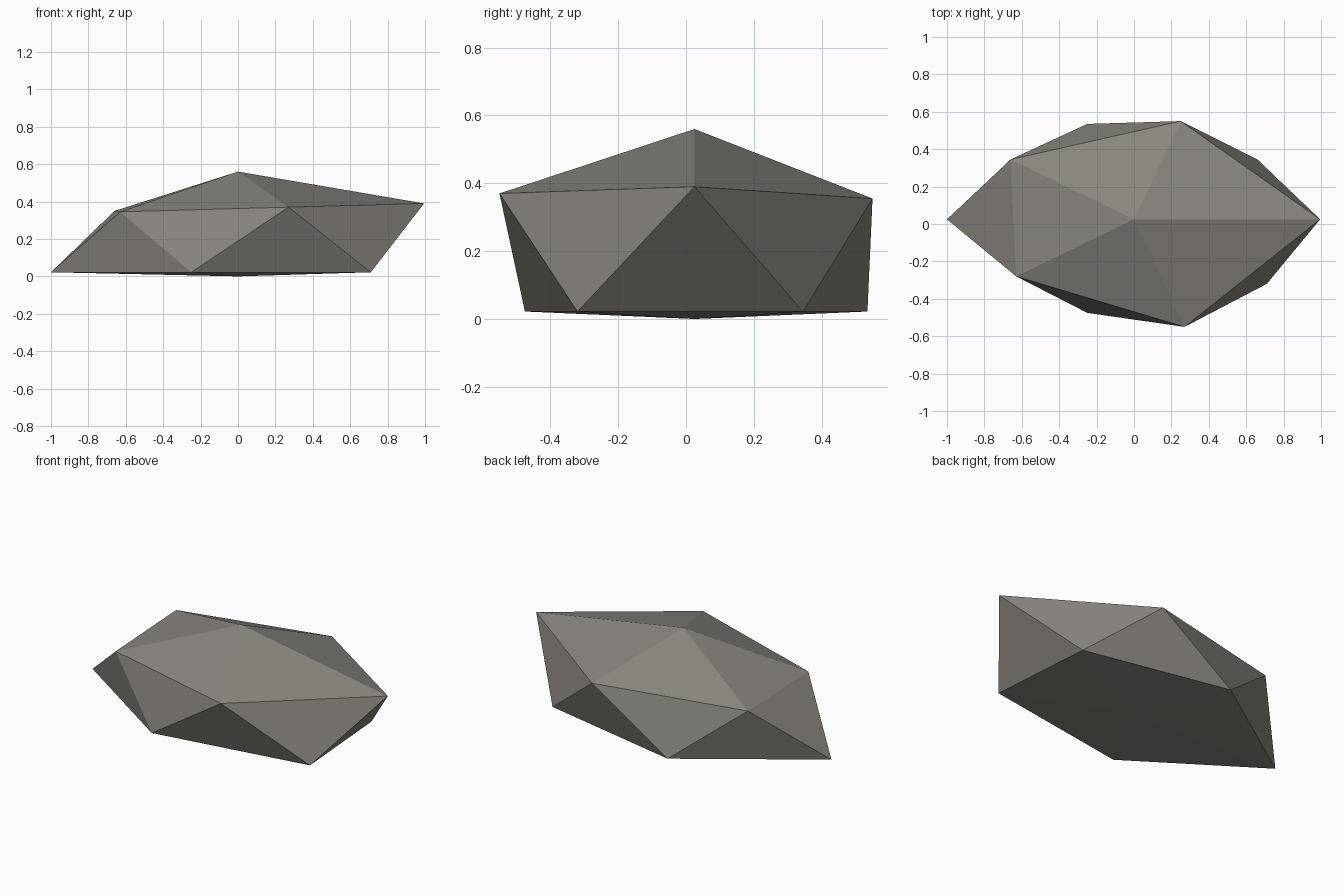
import bpy
import bmesh

if "Cube" in bpy.data.objects:
    bpy.data.objects.remove(bpy.data.objects["Cube"])

# Irregular twenty-sided boulder: two staggered five-point rings and two poles
UPPER = [(0.995, 0.025, 0.39), (0.25, 0.55, 0.355), (-0.66, 0.345, 0.35),
         (-0.63, -0.28, 0.345), (0.27, -0.55, 0.37)]
LOWER = [(0.66, 0.345), (-0.25, 0.535), (-1.0, 0.025), (-0.25, -0.475), (0.71, -0.32)]

bm = bmesh.new()
top = bm.verts.new((0, 0.025, 0.56))
bottom = bm.verts.new((0, 0.025, 0))
up = [bm.verts.new(p) for p in UPPER]
low = [bm.verts.new((x, y, 0.022)) for x, y in LOWER]

# Cap, zigzag side band and underside, one fifth at a time
for i in range(5):
    j = (i + 1) % 5
    bm.faces.new((top, up[i], up[j]))
    bm.faces.new((up[i], low[i], up[j]))
    bm.faces.new((low[i], low[j], up[j]))
    bm.faces.new((bottom, low[j], low[i]))
bmesh.ops.recalc_face_normals(bm, faces=bm.faces)

mesh = bpy.data.meshes.new("rock")
bm.to_mesh(mesh)
bm.free()

# Warm grey stone
stone = bpy.data.materials.new("warm grey stone")
stone.diffuse_color = (0.25, 0.236, 0.212, 1)
stone.use_nodes = True
stone.node_tree.nodes["Principled BSDF"].inputs["Base Color"].default_value = stone.diffuse_color
mesh.materials.append(stone)

rock = bpy.data.objects.new("rock", mesh)
bpy.context.collection.objects.link(rock)
